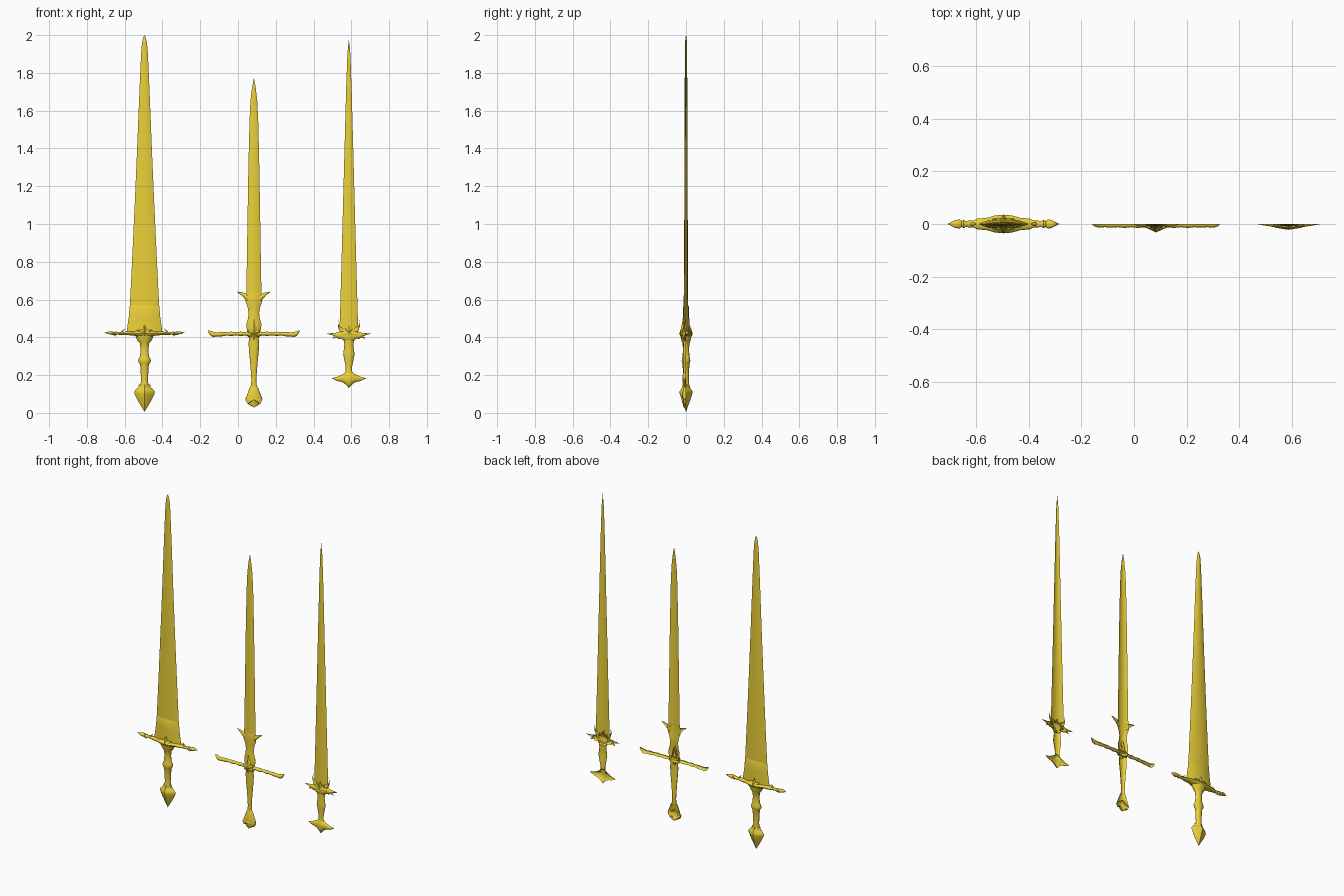
import bpy, bmesh, math

gold = bpy.data.materials.new("gold")
gold.diffuse_color = (0.83, 0.63, 0.04, 1)


def finish(bm, name, half, angle=35):
    bmesh.ops.remove_doubles(bm, verts=bm.verts, dist=0.00005)
    bmesh.ops.recalc_face_normals(bm, faces=bm.faces)
    # open half shells face the front
    if half and sum(f.normal.y * f.calc_area() for f in bm.faces) > 0:
        bmesh.ops.reverse_faces(bm, faces=bm.faces)
    me = bpy.data.meshes.new(name)
    bm.to_mesh(me)
    bm.free()
    ob = bpy.data.objects.new(name, me)
    bpy.context.collection.objects.link(ob)
    me.materials.append(gold)
    bpy.ops.object.select_all(action='DESELECT')
    ob.select_set(True)
    bpy.context.view_layer.objects.active = ob
    bpy.ops.object.shade_smooth_by_angle(angle=math.radians(angle))
    return ob


def section(kind, half):
    """Front arc of a cross-section, plus its mirrored back unless half."""
    if kind == "round":
        front = [(math.cos(a * math.pi / 8), -math.sin(a * math.pi / 8)) for a in range(9)]
    elif kind == "blade":
        front = [(1, 0), (0.55, -0.8), (0, -1), (-0.55, -0.8), (-1, 0)]
    else:
        front = [(1, 0), (0.6, -0.55), (0, -1), (-0.6, -0.55), (-1, 0)]
    return front if half else front + [(u, -v) for u, v in front[-2:0:-1]]


def skin(name, rings, half, angle=35):
    bm = bmesh.new()
    vr = [[bm.verts.new(p) for p in r] for r in rings]
    n = len(vr[0])
    for a, b in zip(vr, vr[1:]):
        for i in range(n - 1 if half else n):
            j = (i + 1) % n
            bm.faces.new((a[i], a[j], b[j], b[i]))
    return finish(bm, name, half, angle)


def upright(name, cx, stations, kind="round", half=False):
    """Stations: z, half width, half depth."""
    s = section(kind, half)
    return skin(name, [[(cx + u * w, v * d, z) for u, v in s] for z, w, d in stations], half)


def crosspiece(name, cx, stations, kind="round", half=False):
    """Stations from the middle outward: x, bottom z, top z, half depth; mirrored."""
    s = section(kind, half)
    full = [(-x, a, b, d) for x, a, b, d in stations[::-1]] + stations
    if stations[0][0] == 0:
        full.pop(len(stations))
    return skin(name, [[(cx + x, v * d, (a + b) / 2 + u * (b - a) / 2) for u, v in s]
                       for x, a, b, d in full], half)


def relief(name, cx, right, zc, rim, peak, both=False):
    """Faceted ornament: symmetric outline rising to one ridge point."""
    outline = right + [(-x, z) for x, z in right[::-1] if x > 0]
    bm = bmesh.new()
    for s in ((-1, 1) if both else (-1,)):
        c = bm.verts.new((cx, s * peak, zc))
        back = [bm.verts.new((cx + x, 0, z)) for x, z in outline]
        edge = [bm.verts.new((cx + x, s * rim, z)) for x, z in outline]
        for i in range(len(edge)):
            j = (i + 1) % len(edge)
            bm.faces.new((edge[i], edge[j], c))
            bm.faces.new((back[i], back[j], edge[j], edge[i]))
    return finish(bm, name, not both, 20)


def thorns(name, cx, pts, d, half):
    """Pair of curved pointed horns; pts: x, z, radius along the path."""
    for s in (-1, 1):
        sec = section("round", half)
        rings = [[(cx + s * x, v * min(r, d), z + u * r) for u, v in sec] for x, z, r in pts]
        skin(name + ("_left" if s < 0 else "_right"), rings, half)


# --- Broad sword, full in the round ---
A = -0.495
upright("broad_blade", A, [
    (0.42, 0.09, 0.012), (0.5, 0.083, 0.012), (0.58, 0.077, 0.011), (0.8, 0.066, 0.010),
    (1.1, 0.052, 0.009), (1.4, 0.039, 0.008), (1.7, 0.027, 0.007), (1.9, 0.018, 0.006),
    (1.96, 0.013, 0.005), (1.99, 0.006, 0.003), (2.0, 0, 0)], "blade")
upright("broad_blade_collar", A, [
    (0.42, 0.096, 0.02), (0.46, 0.09, 0.018), (0.51, 0.083, 0.017), (0.56, 0.079, 0.016),
    (0.575, 0.075, 0.008)], "blade")
crosspiece("broad_guard", A, [
    (0, 0.402, 0.438, 0.034), (0.03, 0.404, 0.436, 0.033), (0.06, 0.41, 0.434, 0.024),
    (0.1, 0.412, 0.43, 0.02), (0.115, 0.413, 0.428, 0.013), (0.145, 0.414, 0.428, 0.012),
    (0.152, 0.41, 0.432, 0.016), (0.16, 0.415, 0.428, 0.011), (0.168, 0.412, 0.432, 0.018),
    (0.185, 0.416, 0.432, 0.014), (0.213, 0.424, 0.424, 0)])
thorns("broad_guard_barb", A, [(0.125, 0.42, 0.009), (0.115, 0.432, 0.006), (0.103, 0.447, 0)], 0.008, False)
thorns("broad_guard_lower_barb", A, [(0.165, 0.42, 0.007), (0.158, 0.412, 0.005), (0.151, 0.4, 0)], 0.008, False)
relief("broad_guard_star", A, [
    (0, 0.465), (0.01, 0.44), (0.042, 0.44), (0.025, 0.42), (0.04, 0.405), (0.012, 0.4), (0, 0.385)],
    0.42, 0.02, 0.036, True)
upright("broad_grip", A, [
    (0.145, 0.022, 0.018), (0.17, 0.018, 0.015), (0.21, 0.02, 0.016), (0.255, 0.023, 0.018),
    (0.265, 0.03, 0.021), (0.277, 0.034, 0.023), (0.29, 0.03, 0.021), (0.3, 0.023, 0.018),
    (0.34, 0.021, 0.016), (0.37, 0.025, 0.019), (0.38, 0.035, 0.023), (0.395, 0.043, 0.027),
    (0.41, 0.048, 0.03), (0.416, 0.035, 0.025)])
upright("broad_pommel", A, [
    (0.005, 0, 0), (0.03, 0.015, 0.009), (0.065, 0.036, 0.022), (0.1, 0.053, 0.033),
    (0.113, 0.055, 0.034), (0.125, 0.045, 0.027), (0.137, 0.031, 0.02), (0.142, 0.032, 0.02),
    (0.15, 0.03, 0.019), (0.153, 0.02, 0.015)], "faceted")

# --- Long sword with two guards, front half shell ---
B = 0.084
upright("long_blade", B, [
    (0.6, 0.041, 0.01), (0.75, 0.038, 0.009), (1.0, 0.034, 0.008), (1.3, 0.029, 0.007),
    (1.55, 0.023, 0.006), (1.65, 0.018, 0.005), (1.72, 0.01, 0.004), (1.775, 0, 0)], "blade", True)
upright("long_ricasso", B, [
    (0.41, 0.03, 0.018), (0.44, 0.037, 0.018), (0.47, 0.04, 0.016), (0.5, 0.031, 0.014),
    (0.53, 0.028, 0.012), (0.56, 0.033, 0.012), (0.59, 0.044, 0.013), (0.62, 0.046, 0.012),
    (0.64, 0.038, 0.009)], "blade", True)
thorns("long_side_lug", B, [
    (0.03, 0.605, 0.02), (0.05, 0.62, 0.014), (0.065, 0.631, 0.008), (0.08, 0.637, 0.004),
    (0.09, 0.642, 0)], 0.009, True)
crosspiece("long_guard", B, [
    (0, 0.402, 0.432, 0.024), (0.025, 0.404, 0.432, 0.018), (0.045, 0.41, 0.428, 0.013),
    (0.07, 0.407, 0.43, 0.015), (0.095, 0.411, 0.427, 0.012), (0.12, 0.407, 0.43, 0.015),
    (0.145, 0.41, 0.427, 0.012), (0.17, 0.405, 0.429, 0.014), (0.195, 0.405, 0.426, 0.012),
    (0.212, 0.402, 0.428, 0.014), (0.225, 0.406, 0.432, 0.012), (0.236, 0.418, 0.436, 0.008),
    (0.243, 0.433, 0.436, 0.001)], "round", True)
relief("long_guard_leaf", B, [
    (0, 0.5), (0.011, 0.465), (0.014, 0.44), (0.035, 0.432), (0.024, 0.418), (0.033, 0.402),
    (0.012, 0.402), (0, 0.385)], 0.42, 0.016, 0.032)
upright("long_grip", B, [
    (0.13, 0.017, 0.011), (0.17, 0.013, 0.01), (0.22, 0.016, 0.011), (0.28, 0.021, 0.013),
    (0.33, 0.026, 0.015), (0.37, 0.028, 0.016), (0.395, 0.025, 0.016), (0.41, 0.033, 0.018)], "round", True)
upright("long_pommel", B, [
    (0.035, 0.012, 0.004), (0.045, 0.028, 0.012), (0.058, 0.04, 0.018), (0.075, 0.045, 0.02),
    (0.09, 0.039, 0.02), (0.11, 0.031, 0.018), (0.13, 0.024, 0.014), (0.145, 0.015, 0.01)], "round", True)
relief("long_pommel_petals", B, [
    (0, 0.1), (0.025, 0.085), (0.045, 0.07), (0.034, 0.048), (0.022, 0.052), (0.014, 0.04), (0, 0.028)],
    0.07, 0.012, 0.024)

# --- Slender sword, front half shell ---
C = 0.587
upright("slender_blade", C, [
    (0.43, 0.05, 0.011), (0.55, 0.046, 0.010), (0.8, 0.039, 0.009), (1.1, 0.031, 0.008),
    (1.4, 0.023, 0.007), (1.7, 0.015, 0.005), (1.9, 0.008, 0.004), (1.98, 0, 0)], "faceted", True)
crosspiece("slender_guard", C, [
    (0, 0.37, 0.445, 0.02), (0.02, 0.378, 0.44, 0.018), (0.04, 0.393, 0.432, 0.015),
    (0.055, 0.392, 0.428, 0.012), (0.07, 0.403, 0.424, 0.009), (0.09, 0.412, 0.422, 0.006),
    (0.117, 0.419, 0.42, 0.001)], "round", True)
thorns("slender_guard_horn", C, [
    (0.03, 0.43, 0.02), (0.048, 0.443, 0.014), (0.058, 0.466, 0.008), (0.057, 0.482, 0.004),
    (0.052, 0.5, 0)], 0.01, True)
thorns("slender_guard_hook", C, [
    (0.06, 0.412, 0.01), (0.075, 0.403, 0.007), (0.088, 0.393, 0)], 0.007, True)
relief("slender_guard_crest", C, [
    (0, 0.465), (0.01, 0.437), (0.024, 0.45), (0.03, 0.425), (0.05, 0.415), (0.022, 0.4), (0, 0.38)],
    0.42, 0.014, 0.022)
upright("slender_grip", C, [
    (0.2, 0.025, 0.014), (0.22, 0.017, 0.012), (0.245, 0.017, 0.012), (0.28, 0.024, 0.014),
    (0.31, 0.03, 0.016), (0.335, 0.027, 0.015), (0.36, 0.024, 0.014), (0.4, 0.03, 0.016)], "round", True)
crosspiece("slender_pommel", C, [
    (0, 0.132, 0.225, 0.02), (0.012, 0.145, 0.22, 0.019), (0.026, 0.158, 0.209, 0.016),
    (0.045, 0.166, 0.199, 0.012), (0.06, 0.168, 0.192, 0.009), (0.075, 0.175, 0.188, 0.006),
    (0.09, 0.182, 0.184, 0.001)], "round", True)
